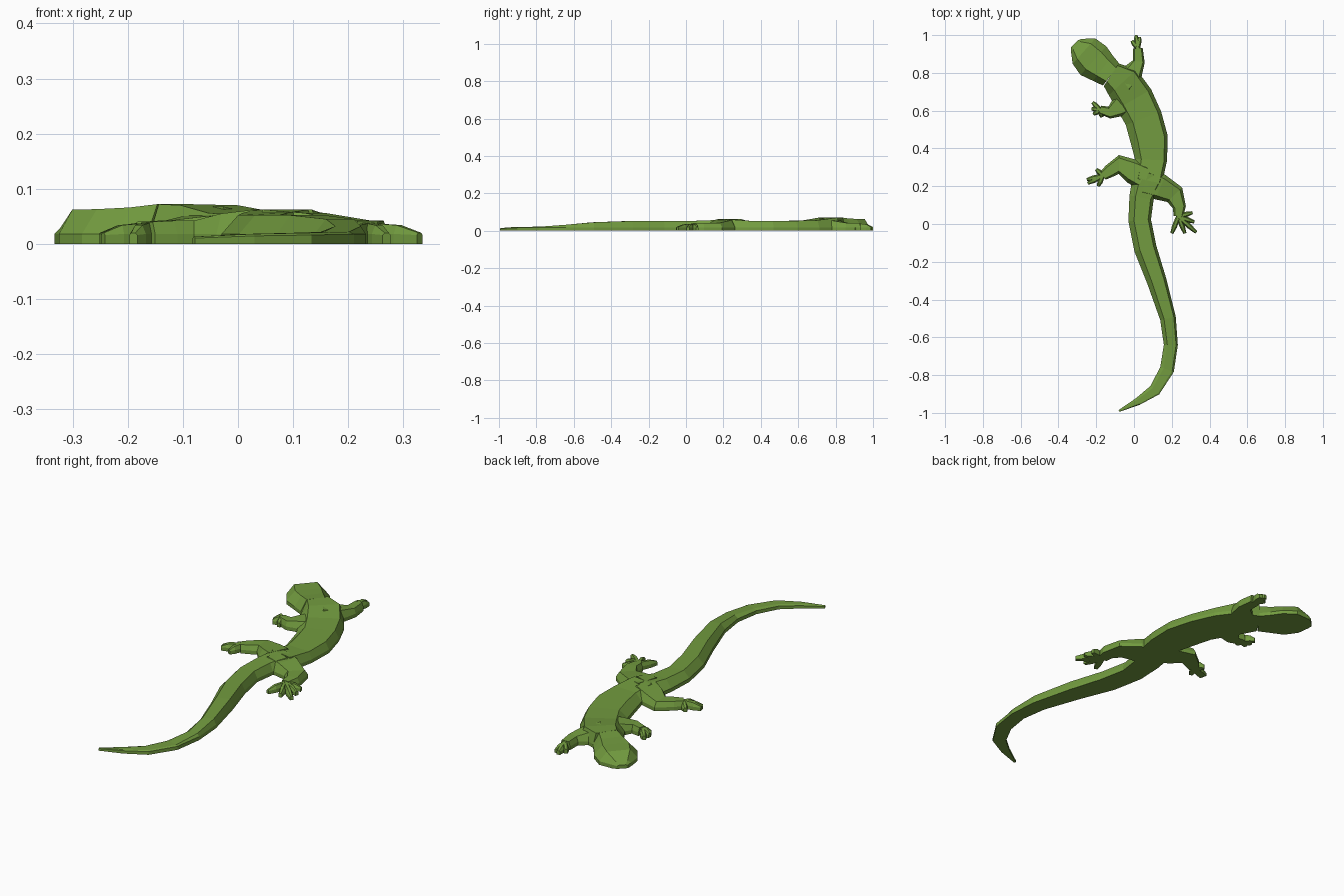
import bpy
import bmesh
from mathutils import Vector

cube = bpy.data.objects.get("Cube")
if cube:
    bpy.data.objects.remove(cube, do_unlink=True)

WALL_HEIGHT = 0.018

# Single skin colour
skin = bpy.data.materials.new("leaf green")
skin.use_nodes = True
green = (0.17, 0.33, 0.05, 1.0)
skin.diffuse_color = green
shader = skin.node_tree.nodes["Principled BSDF"]
shader.inputs["Base Color"].default_value = green
shader.inputs["Roughness"].default_value = 0.8


def add_strip(bm, stations, left_top, right_top):
    """Sweep a flat-bottomed, bevel-topped section along (x, y, half width, height)."""
    centres = [Vector((x, y, 0)) for x, y, _, _ in stations]
    rings = []
    for i, (x, y, half, height) in enumerate(stations):
        before = centres[max(i - 1, 0)]
        after = centres[min(i + 1, len(centres) - 1)]
        along = (after - before).normalized()
        left = Vector((-along.y, along.x, 0))
        wall = min(WALL_HEIGHT, height * 0.8)
        section = [(1, 0), (1, wall), (left_top, height),
                   (-right_top, height), (-1, wall), (-1, 0)]
        ring = []
        for side, z in section:
            point = centres[i] + left * side * half
            point.z = z
            ring.append(bm.verts.new(point))
        rings.append(ring)
    for a, b in zip(rings, rings[1:]):
        for k in range(len(a)):
            n = (k + 1) % len(a)
            bm.faces.new((a[k], a[n], b[n], b[k]))
    bm.faces.new(rings[0])
    bm.faces.new(rings[-1][::-1])


def make_object(name, strips, left_top=0.62, right_top=0.62):
    bm = bmesh.new()
    for stations in strips:
        add_strip(bm, stations, left_top, right_top)
    bmesh.ops.recalc_face_normals(bm, faces=bm.faces[:])
    mesh = bpy.data.meshes.new(name)
    bm.to_mesh(mesh)
    bm.free()
    mesh.materials.append(skin)
    obj = bpy.data.objects.new(name, mesh)
    bpy.context.scene.collection.objects.link(obj)
    return obj


def make_limb(name, path, toe_tips):
    """A tapering leg, then a foot with one thin strip for each toe."""
    make_object(name + "_leg", [path], 0.7, 0.7)
    palm = Vector(path[-1][:2])
    toes = []
    for tip in toe_tips:
        end = Vector(tip)
        middle = palm.lerp(end, 0.6)
        toes.append([(*palm, 0.012, 0.038), (*middle, 0.014, 0.034),
                     (*end, 0.008, 0.02)])
    make_object(name + "_toes", toes, 0.5, 0.5)


# Tail, from tip to hips
tail = [
    (-0.08, -0.99, 0.005, 0.013), (0.02, -0.94, 0.02, 0.018),
    (0.11, -0.88, 0.032, 0.02), (0.175, -0.77, 0.038, 0.022),
    (0.195, -0.64, 0.037, 0.032), (0.18, -0.5, 0.042, 0.045),
    (0.12, -0.3, 0.052, 0.052), (0.06, -0.13, 0.06, 0.052),
    (0.03, 0.02, 0.06, 0.052), (0.04, 0.14, 0.065, 0.056),
    (0.07, 0.23, 0.08, 0.062),
]
make_object("tail", [tail], 0.5, 0.75)

# Torso, from hips to neck
torso = [
    tail[-1], (0.09, 0.34, 0.085, 0.053), (0.08, 0.45, 0.1, 0.053),
    (0.05, 0.56, 0.1, 0.053), (0, 0.66, 0.105, 0.056),
    (-0.06, 0.75, 0.1, 0.07), (-0.12, 0.79, 0.072, 0.072),
]
make_object("torso", [torso], 0.6, 0.82)

# Broad head with a blunt snout
head = [
    torso[-1], (-0.165, 0.825, 0.085, 0.066), (-0.215, 0.865, 0.102, 0.063),
    (-0.265, 0.915, 0.09, 0.062), (-0.305, 0.945, 0.045, 0.03),
    (-0.315, 0.955, 0.025, 0.018),
]
make_object("head", [head], 0.6, 0.6)

# Hind limbs
make_limb("hind_right",
          [(0.05, 0.25, 0.07, 0.062), (-0.01, 0.28, 0.065, 0.055),
           (-0.08, 0.315, 0.05, 0.042), (-0.13, 0.28, 0.035, 0.042),
           (-0.165, 0.255, 0.025, 0.04)],
          [(-0.2, 0.29), (-0.25, 0.235), (-0.245, 0.215), (-0.19, 0.2)])
make_limb("hind_left",
          [(0.06, 0.22, 0.075, 0.062), (0.14, 0.195, 0.07, 0.056),
           (0.215, 0.155, 0.055, 0.042), (0.24, 0.09, 0.035, 0.042),
           (0.235, 0.04, 0.025, 0.04)],
          [(0.31, 0.06), (0.33, -0.045), (0.32, 0.01),
           (0.27, -0.05), (0.2, -0.05)])

# Front limbs
make_limb("front_right",
          [(-0.02, 0.66, 0.07, 0.055), (-0.08, 0.62, 0.055, 0.05),
           (-0.13, 0.59, 0.032, 0.042), (-0.18, 0.605, 0.022, 0.04)],
          [(-0.22, 0.645), (-0.225, 0.61), (-0.215, 0.58), (-0.17, 0.565)])
make_limb("front_left",
          [(-0.06, 0.76, 0.08, 0.068), (-0.005, 0.8, 0.055, 0.055),
           (0.025, 0.86, 0.032, 0.042), (0.02, 0.93, 0.026, 0.04)],
          [(-0.012, 0.97), (0.01, 1.0), (0.03, 0.99), (0.045, 0.9)])
